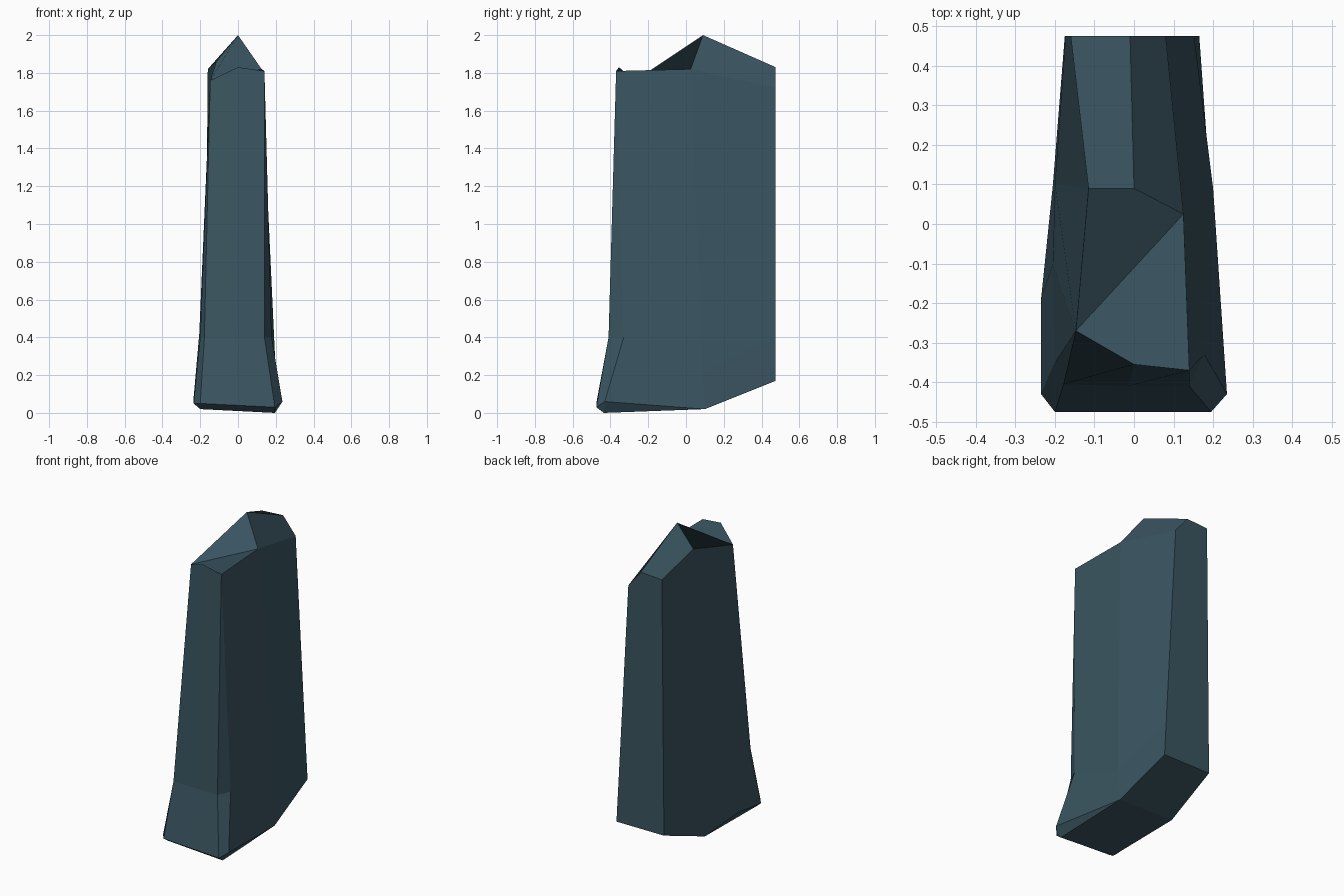
import bpy, bmesh

if "Cube" in bpy.data.objects:
    bpy.data.objects.remove(bpy.data.objects["Cube"])

# one slate colour
mat = bpy.data.materials.new("dark slate")
mat.diffuse_color = (0.042, 0.09, 0.118, 1)
mat.use_nodes = True
mat.node_tree.nodes["Principled BSDF"].inputs["Base Color"].default_value = mat.diffuse_color

# each upright corner of the slab: foot, mid and top points (repeated tops are welded)
D, F = (-.147, -.27, 1.76), (.14, -.37, 1.81)
columns = {
    "front_left":  [(-.2, -.475, .05), (-.178, -.405, .4), D],
    "front_mid":   [(0, -.475, .04), (-.015, -.41, .4), (0, -.355, 1.83)],
    "front_right": [(.195, -.475, .03), (.14, -.41, .4), F],
    "chamf_right": [(.235, -.43, .06), (.178, -.33, .4), F],
    "side_right":  [(.192, .1, .02), (.2, .09, .21), (.125, .025, 1.82)],
    "back_right":  [(.165, .475, .17), (.152, .475, .4), (.08, .475, 1.72)],
    "back_mid":    [(-.005, .475, .17), (-.006, .475, .4), (-.01, .475, 1.83)],
    "back_left":   [(-.175, .475, .17), (-.173, .475, .4), (-.16, .475, 1.82)],
    "side_left":   [(-.205, .1, .03), (-.2, .1, .42), (-.115, .09, 1.86)],
    "flare_left":  [(-.235, -.19, .08), (-.205, -.1, .42), D],
    "chamf_left":  [(-.235, -.43, .05), (-.2, -.35, .4), D],
}

bm = bmesh.new()
cols = {k: [bm.verts.new(p) for p in pts] for k, pts in columns.items()}
ring = list(cols.values())

# walls
for a, b in zip(ring, ring[1:] + ring[:1]):
    bm.faces.new((a[0], b[0], b[1], a[1]))
    if a[2].co == b[2].co:
        bm.faces.new((a[1], b[1], a[2]))
    else:
        bm.faces.new((a[1], b[1], b[2], a[2]))


def corners(level, names):
    return [cols[n][level] for n in names.split()]


# broken top: rear ridge, step and front slope
peak = bm.verts.new((0, .09, 2.0))
bm.faces.new([peak] + corners(2, "back_mid back_left side_left"))
bm.faces.new([peak] + corners(2, "side_right back_right back_mid"))
bm.faces.new([peak] + corners(2, "side_left front_left side_right"))
bm.faces.new(corners(2, "front_left front_mid front_right side_right"))

# underside
base_l, base_r = bm.verts.new((-.2, -.43, .02)), bm.verts.new((.195, -.435, 0))
bm.faces.new([base_r, base_l] + corners(0, "front_left front_mid front_right"))
bm.faces.new([base_r] + corners(0, "front_right chamf_right"))
bm.faces.new([base_r] + corners(0, "chamf_right side_right"))
bm.faces.new([base_l] + corners(0, "chamf_left front_left"))
bm.faces.new([base_l] + corners(0, "side_left flare_left chamf_left"))
bm.faces.new([base_l, base_r] + corners(0, "side_right side_left"))
bm.faces.new(corners(0, "side_left side_right back_right back_mid back_left"))

bmesh.ops.remove_doubles(bm, verts=bm.verts, dist=0.0005)
bmesh.ops.recalc_face_normals(bm, faces=bm.faces)
mesh = bpy.data.meshes.new("standing_stone")
bm.to_mesh(mesh)
bm.free()
mesh.materials.append(mat)
bpy.context.collection.objects.link(bpy.data.objects.new("standing_stone", mesh))
